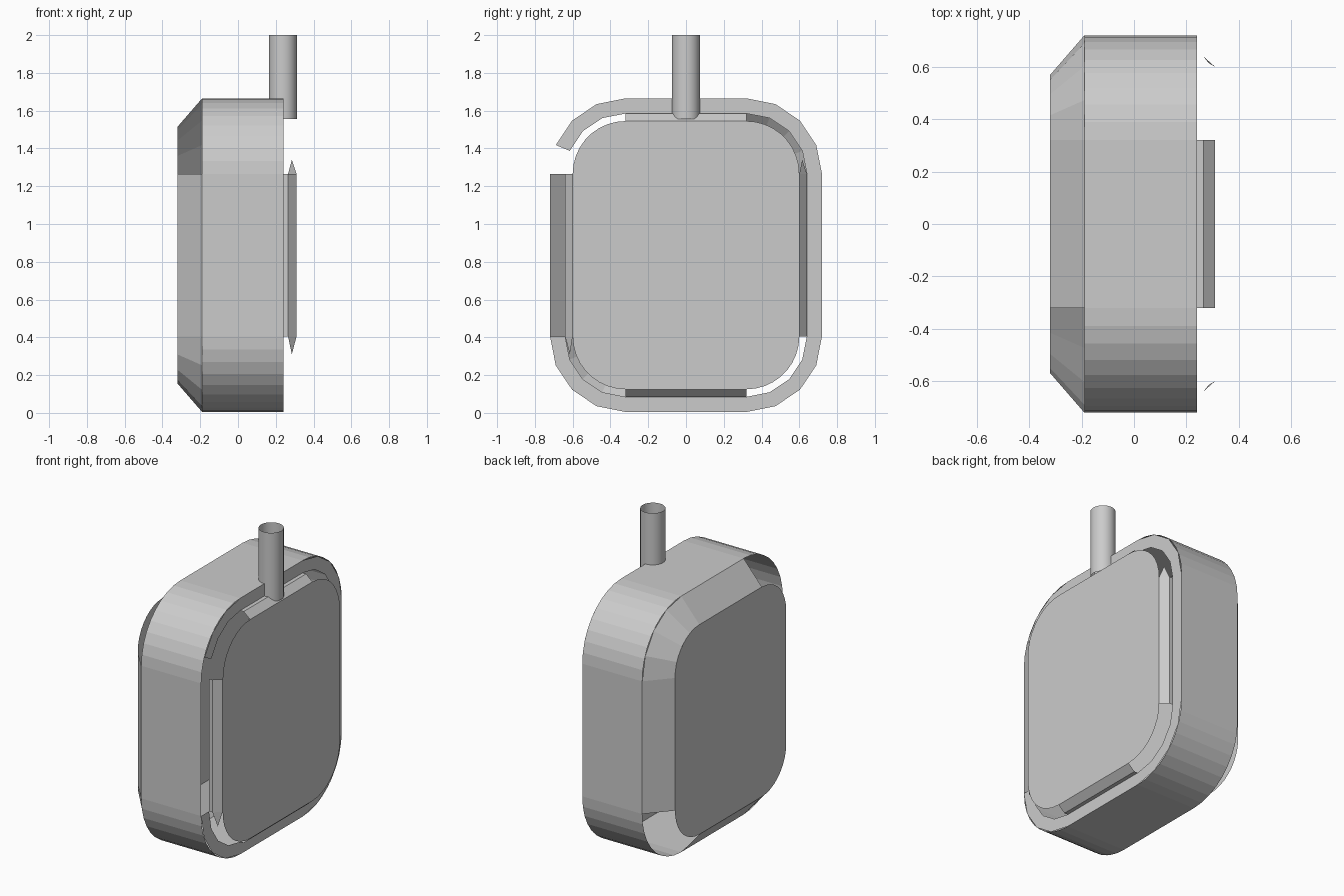
import bpy, bmesh
from math import cos, sin, pi

if "Cube" in bpy.data.objects:
    bpy.data.objects.remove(bpy.data.objects["Cube"])

CZ = 0.835            # centre height of the case
CY, CH = 0.32, 0.43   # corner arc centres, shared by every outline


def outline(x, r, n):
    """Rounded rectangle in the YZ plane; corners go +y top, -y top, -y bottom, +y bottom."""
    pts = []
    for k, (sy, sz) in enumerate([(1, 1), (-1, 1), (-1, -1), (1, -1)]):
        for i in range(n + 1):
            a = pi / 2 * (k + i / n)
            pts.append((x, sy * CY + r * cos(a), CZ + sz * CH + r * sin(a)))
    return pts


def finish(name, bm):
    mesh = bpy.data.meshes.new(name)
    bm.to_mesh(mesh)
    bm.free()
    ob = bpy.data.objects.new(name, mesh)
    bpy.context.collection.objects.link(ob)
    return ob


def band(name, a, b, n, keep=lambda corner, i: True, extra=()):
    """Strip between two (x, radius) outlines; i == n is the straight run after a corner."""
    bm = bmesh.new()
    va = [bm.verts.new(p) for p in outline(*a, n)]
    vb = [bm.verts.new(p) for p in outline(*b, n)]
    m = len(va)
    for s in range(m):
        if keep(*divmod(s, n + 1)):
            t = (s + 1) % m
            bm.faces.new((va[s], va[t], vb[t], vb[s]))
    for tri in extra:
        bm.faces.new([bm.verts.new(p) for p in tri])
    bmesh.ops.delete(bm, geom=[v for v in bm.verts if not v.link_faces], context='VERTS')
    return finish(name, bm)


def panel(name, x, r, n, front):
    bm = bmesh.new()
    pts = outline(x, r, n)
    bm.faces.new([bm.verts.new(p) for p in (pts if front else pts[::-1])])
    return finish(name, bm)


# Outer wall and the two flat panels
band("case_wall", (-0.19, 0.40), (0.24, 0.40), 9)
panel("front_panel", 0.31, 0.28, 9, True)
panel("back_panel", -0.32, 0.25, 9, False)

# Back chamfer, open at two opposite corners
N = 4
band("back_chamfer", (-0.32, 0.25), (-0.19, 0.40), N,
     lambda c, i: i == N or c in (0, 2))

# Flat front rim, open along the -y side
band("front_rim", (0.24, 0.40), (0.24, 0.32), N,
     lambda c, i: not (c == 1 and i >= N - 1))

# Raised front bevel: straight runs plus two pointed slivers
band("bevel_step", (0.24, 0.32), (0.265, 0.32), N, lambda c, i: i == N)
slivers = [[(0.265, 0.64, 1.265), (0.285, 0.615, 1.34), (0.31, 0.60, 1.265)],
           [(0.265, -0.64, 0.405), (0.285, -0.615, 0.31), (0.31, -0.60, 0.405)]]
band("front_bevel", (0.265, 0.32), (0.31, 0.28), N, lambda c, i: i == N, slivers)

# Open tube at the top
bpy.ops.mesh.primitive_cylinder_add(vertices=32, radius=0.074, depth=0.445,
                                    end_fill_type='NOTHING',
                                    location=(0.238, 0, 1.7775))
tube = bpy.context.object
tube.name = "top_tube"
bpy.ops.object.shade_smooth_by_angle()
